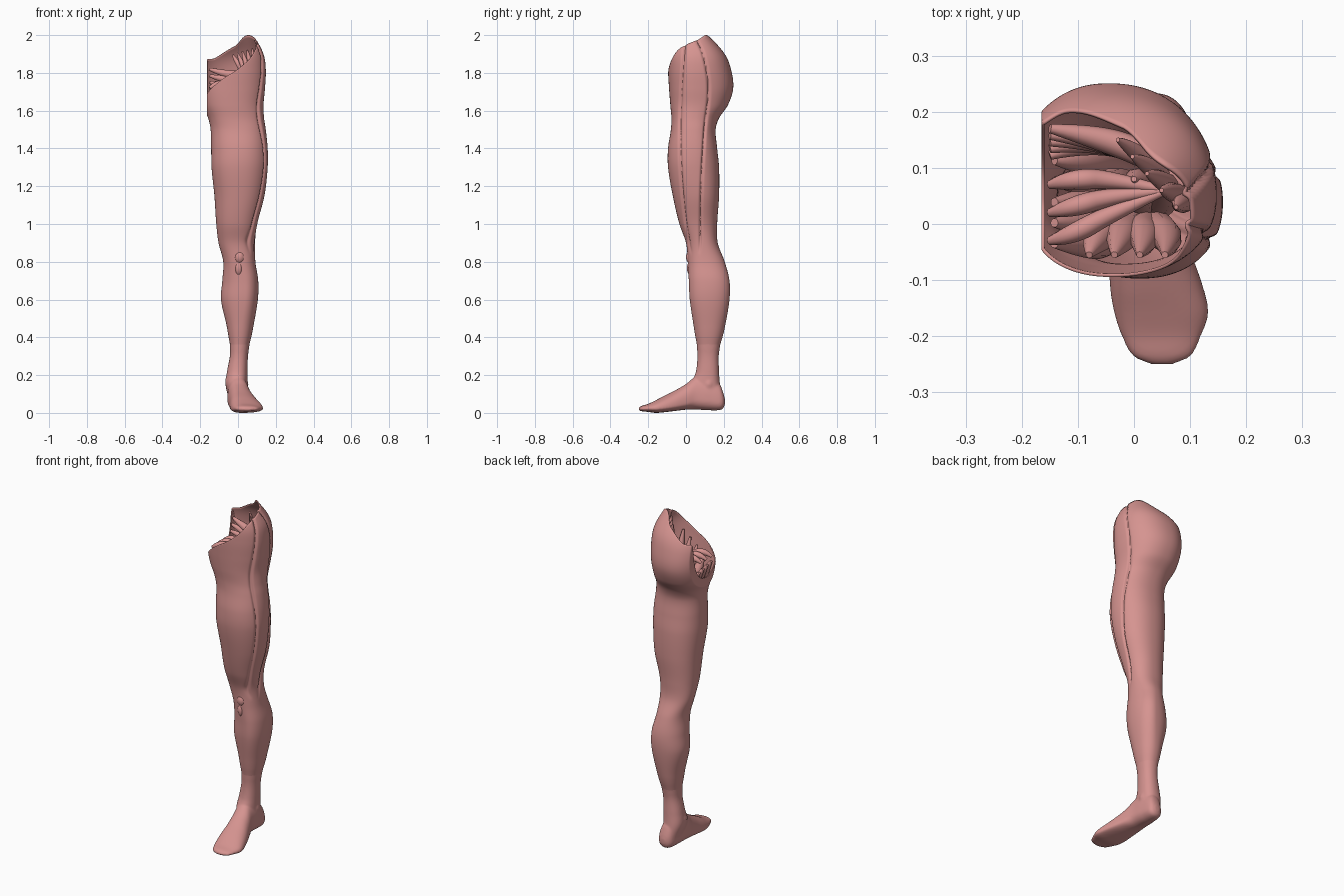
import bpy, bmesh, math

if "Cube" in bpy.data.objects:
    bpy.data.objects.remove(bpy.data.objects["Cube"])

flesh = bpy.data.materials.new("muscle_pink")
flesh.diffuse_color = (0.67, 0.295, 0.28, 1)
flesh.use_nodes = True
flesh.node_tree.nodes["Principled BSDF"].inputs["Base Color"].default_value = flesh.diffuse_color
MID = -0.165          # flat cut at the body's midline


def spline(rows, t):
    """Smooth interpolation of table rows, the first column being the key."""
    t = min(max(t, rows[0][0]), rows[-1][0])
    i = max(k for k in range(len(rows) - 1) if rows[k][0] <= t)
    a, b = rows[i], rows[i + 1]
    p, n = rows[max(i - 1, 0)], rows[min(i + 2, len(rows) - 1)]
    h = b[0] - a[0]
    u = (t - a[0]) / h
    out = []
    for k in range(1, len(a)):
        ma = (b[k] - p[k]) / (b[0] - p[0]) * h
        mb = (n[k] - a[k]) / (n[0] - a[0]) * h
        out.append((2*u**3 - 3*u**2 + 1)*a[k] + (u**3 - 2*u**2 + u)*ma
                   + (3*u**2 - 2*u**3)*b[k] + (u**3 - u**2)*mb)
    return out


def oval(row, ang, power=2.2):
    """Point on a lopsided oval: left, right, low, high limits and peak centre."""
    l, r, lo, hi, cx, cy = row
    c, s = math.cos(ang), math.sin(ang)
    x = abs(c) ** (2 / power) * ((r - cx) if c > 0 else (l - cx))
    y = abs(s) ** (2 / power) * ((hi - cy) if s > 0 else (lo - cy))
    return cx + x, cy + y


def select(*objs):
    bpy.ops.object.select_all(action='DESELECT')
    for o in objs:
        o.select_set(True)
    bpy.context.view_layer.objects.active = objs[0]


def finish(obj, angle=50):
    obj.data.materials.clear()
    obj.data.materials.append(flesh)
    select(obj)
    bpy.ops.object.shade_smooth_by_angle(angle=math.radians(angle))
    return obj


def loft(name, rings, caps):
    bm = bmesh.new()
    vs = [[bm.verts.new(p) for p in ring] for ring in rings]
    n = len(vs[0])
    for a, b in zip(vs, vs[1:]):
        for i in range(n):
            j = (i + 1) % n
            bm.faces.new((a[i], a[j], b[j], b[i]))
    if caps:
        bm.faces.new(vs[0][::-1])
        bm.faces.new(vs[-1])
        bmesh.ops.recalc_face_normals(bm, faces=bm.faces)
    me = bpy.data.meshes.new(name)
    bm.to_mesh(me)
    bm.free()
    obj = bpy.data.objects.new(name, me)
    bpy.context.collection.objects.link(obj)
    return finish(obj)


# Sections by height: left, right, front, back, peak x, peak y
shank = [
    (0.08, -.050, .055, .050, .190, .000, .12), (0.15, -.066, .050, .030, .180, -.005, .12),
    (0.22, -.058, .050, .053, .175, .000, .12), (0.32, -.042, .055, .060, .175, .005, .12),
    (0.45, -.058, .080, .042, .205, .015, .125), (0.60, -.090, .105, .020, .230, .035, .125),
    (0.70, -.083, .107, .015, .230, .035, .12), (0.80, -.078, .092, .010, .205, .015, .10)]
thigh = [
    (0.90, -.103, .090, .000, .168, .000, .09), (1.00, -.115, .102, -.035, .165, .000, .07),
    (1.15, -.125, .140, -.070, .175, .010, .06), (1.30, -.140, .157, -.095, .175, .010, .04),
    (1.40, -.142, .157, -.095, .165, .010, .04), (1.50, -.145, .147, -.080, .157, .000, .04),
    (1.56, -.158, .138, -.077, .175, -.020, .04), (1.63, -.190, .135, -.083, .222, -.035, .05),
    (1.72, -.210, .143, -.090, .250, -.045, .05), (1.82, -.220, .147, -.095, .238, -.045, .05),
    (1.90, -.220, .135, -.090, .205, -.030, .05), (2.00, -.220, .085, -.060, .120, .000, .05)]
sections = shank + thigh

# Height of the cut upper edge by angle around the hip
rim = [(0, 1.97), (30, 1.993), (55, 2.0), (75, 1.985), (92, 1.935), (115, 1.88), (140, 1.85),
       (158, 1.68), (180, 1.63), (205, 1.65), (228, 1.70), (270, 1.79), (300, 1.87),
       (318, 1.92), (340, 1.95), (360, 1.97)]

# Grooves either side of the outer thigh band: height, front y, rear y
grooves = [(0.84, .03, .07), (0.92, .01, .075), (1.18, -.02, .08), (1.5, -.033, .10),
           (1.72, -.025, .12), (1.9, -.01, .09), (2.0, .0, .04)]


def skin_point(z, ang, inset=0):
    row = spline(sections, z)
    x, y = oval(row, ang)
    x -= inset * math.cos(ang)
    y -= inset * math.sin(ang)
    if z > 0.84 and x > row[4]:
        fade = min(1, (z - 0.84) / 0.08)
        for g in spline(grooves, z):
            d = 0.010 * fade * math.exp(-((y - g) / 0.007) ** 2)
            x -= d * math.cos(ang)
            y -= d * math.sin(ang)
    return max(x, MID), y, z


# Leg shell; its lower end slides gently under the ankle skin
SEG, LOW, SPLIT = 200, 0.26, 1.5
angles = [2 * math.pi * i / SEG for i in range(SEG)]
tops = [spline(rim, math.degrees(a))[0] for a in angles]
rings = []
for k in range(106):
    z = LOW + (SPLIT - LOW) * k / 105
    rings.append([skin_point(z, a, 0.006 * max(0, (0.40 - z) / 0.14)) for a in angles])
rings += [[skin_point(SPLIT + (t - SPLIT) * k / 45, a) for a, t in zip(angles, tops)]
          for k in range(1, 46)]
leg = loft("leg_muscle_shell", rings, False)
wall = leg.modifiers.new("wall", 'SOLIDIFY')
wall.thickness = 0.006
wall.offset = -1

# Foot sections by depth: left, right, sole, top, peak x, peak z
foot_rows = [
    (-.250, .030, .070, .013, .027, .045, .02), (-.238, .000, .100, .009, .036, .040, .02),
    (-.200, -.022, .120, .005, .048, .030, .022), (-.160, -.035, .133, .000, .067, .020, .022),
    (-.120, -.042, .126, .003, .088, .010, .025), (-.060, -.046, .105, .010, .118, .003, .035),
    (.000, -.052, .080, .017, .153, .000, .05), (.050, -.056, .062, .018, .190, .000, .07),
    (.120, -.048, .056, .014, .190, .002, .07), (.180, -.036, .050, .015, .150, .006, .06),
    (.198, -.022, .040, .025, .105, .008, .06), (.206, -.004, .022, .045, .075, .009, .06)]
rings = []
for k in range(71):
    y = -0.25 + 0.456 * k / 70
    row = spline(foot_rows, y)
    rings.append([(p[0], y, p[1]) for p in (oval(row, 2 * math.pi * i / 64) for i in range(64))])
foot = loft("foot_and_ankle", rings, True)
rings = []
for k in range(36):
    z = 0.08 + 0.36 * k / 35
    rings.append([skin_point(z, a, 0.006 * max(0, (z - 0.34) / 0.10)) for a in angles[::2]])
ankle = loft("ankle", rings, True)


def ball(name, loc, size):
    bpy.ops.mesh.primitive_uv_sphere_add(segments=24, ring_count=14, location=loc)
    obj = bpy.context.object
    obj.name = name
    obj.scale = size
    return finish(obj)


# Kneecap and its tendon pad
ball("kneecap", (0.008, 0.023, 0.825), (0.027, 0.023, 0.034))
ball("knee_tendon_pad", (0.004, 0.026, 0.765), (0.020, 0.021, 0.038))

# Ankle bones, then foot and ankle melted into one smooth skin
bones = [ball("inner_ankle", (-0.048, 0.10, 0.165), (0.020, 0.030, 0.036)),
         ball("outer_ankle", (0.036, 0.12, 0.150), (0.019, 0.026, 0.034))]
select(foot, ankle, *bones)
bpy.ops.object.join()
melt = foot.modifiers.new("melt", 'REMESH')
melt.mode = 'VOXEL'
melt.voxel_size = 0.005
melt.use_smooth_shade = True
soft = foot.modifiers.new("soften", 'SMOOTH')
soft.factor = 0.5
soft.iterations = 10


def muscle(name, points):
    """Tapered muscle belly through (x, y, z, radius) points."""
    cu = bpy.data.curves.new(name, 'CURVE')
    cu.dimensions = '3D'
    cu.bevel_depth = 1
    cu.bevel_resolution = 3
    cu.use_fill_caps = True
    sp = cu.splines.new('NURBS')
    sp.points.add(len(points) - 1)
    for p, (x, y, z, r) in zip(sp.points, points):
        p.co = (x, y, z, 1)
        p.radius = r
    sp.use_endpoint_u = True
    sp.order_u = 3
    sp.resolution_u = 8
    obj = bpy.data.objects.new(name, cu)
    bpy.context.collection.objects.link(obj)
    select(obj)
    bpy.ops.object.convert(target='MESH')
    finish(bpy.context.object)


# Inner thigh bellies rising to the midline cut
for i in range(5):
    y = -0.035 + 0.037 * i
    muscle(f"inner_thigh_muscle_{i+1}", [(0.02, 0.03 + 0.3*y, 1.35, .02), (-0.04, y, 1.5, .03),
           (-0.10, y, 1.61, .025), (-0.142, y, 1.69 - 0.01*i, .008)])

# Deep hip rotators fanning from the outer hip to the midline
for i in range(5):
    muscle(f"hip_rotator_{i+1}", [(0.09, 0.07, 1.80 - 0.02*i, .010), (0.03, 0.12, 1.79 - 0.025*i, .024),
           (-0.06, 0.155, 1.79 - 0.03*i, .024), (-0.15, 0.17 - 0.012*i, 1.82 - 0.035*i, .008)])

# Deep buttock fan against the hip blade
for i in range(5):
    muscle(f"hip_fan_{i+1}", [(0.10, 0.04, 1.72, .015), (0.085 - 0.018*i, 0.04 + 0.022*i, 1.82, .026),
           (0.075 - 0.026*i, 0.03 + 0.03*i, 1.93 - 0.008*i, .004)])

# Front hip flexors and deep thigh bellies
for i in range(4):
    x = 0.065 - 0.045 * i
    muscle(f"hip_flexor_{i+1}", [(0.03, 0.0, 1.40, .03), (0.7 * x, -0.01, 1.58, .032),
           (x, -0.03, 1.69 - 0.015*i, .026), (x - 0.01, -0.055, 1.82 - 0.035*i, .006)])
for i in range(3):
    muscle(f"deep_thigh_muscle_{i+1}", [(0.03, 0.04, 1.35, .04), (0.05 - 0.04*i, 0.06, 1.55, .042),
           (0.06 - 0.05*i, 0.07, 1.68, .03), (0.06 - 0.06*i, 0.08, 1.75, .005)])

# Small pelvic floor bundles
for i in range(3):
    muscle(f"pelvic_bundle_{i+1}", [(-0.15, -0.03 + 0.05*i, 1.72, .008), (-0.11, -0.02 + 0.05*i, 1.75, .02),
           (-0.04, 0.02 + 0.03*i, 1.73, .016), (0.06, 0.06, 1.74, .006)])
